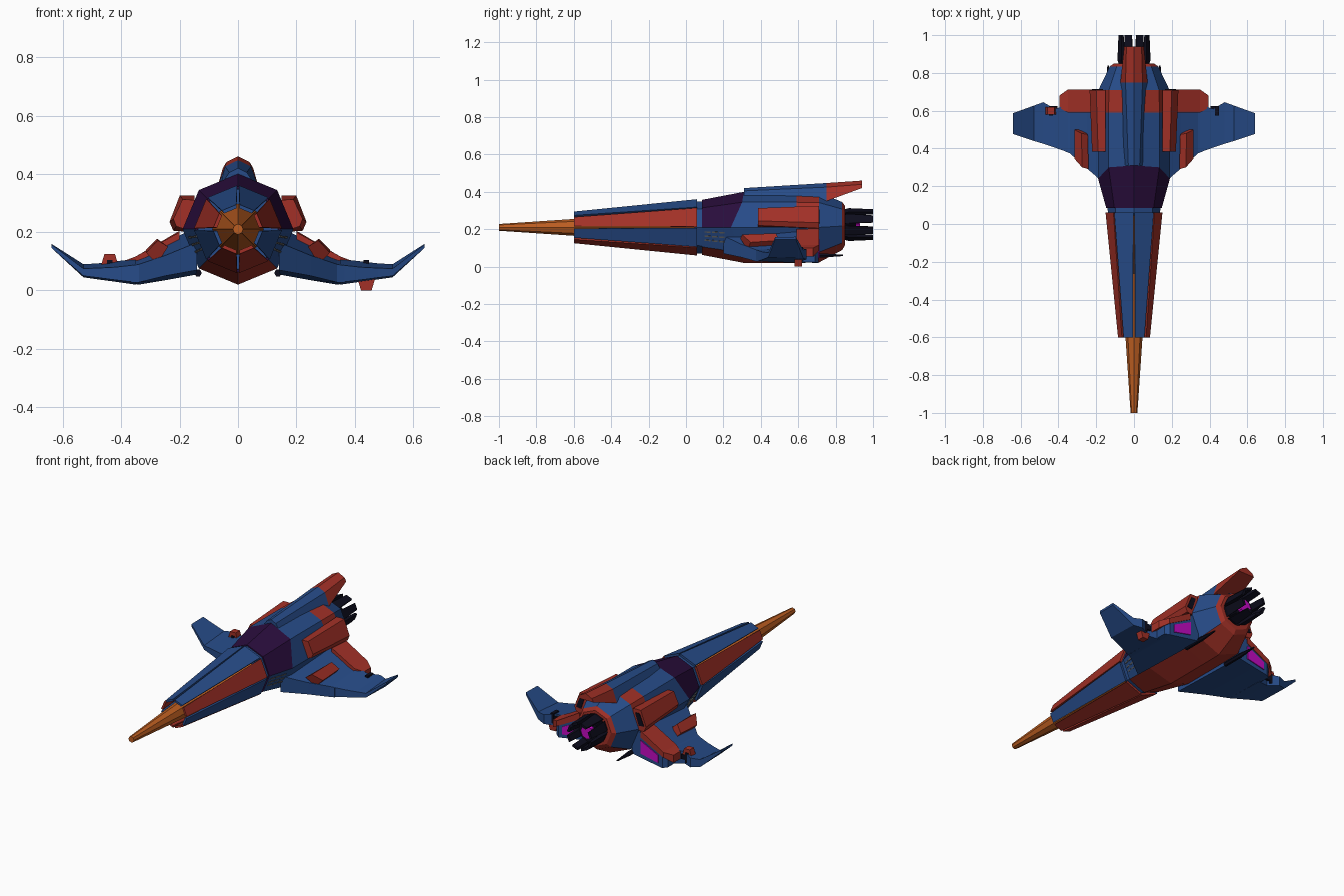
import bpy, bmesh, math

if "Cube" in bpy.data.objects:
    bpy.data.objects.remove(bpy.data.objects["Cube"])

def mat(name, rgb):
    m = bpy.data.materials.new(name)
    m.diffuse_color = (*rgb, 1)
    m.use_nodes = True
    m.node_tree.nodes["Principled BSDF"].inputs["Base Color"].default_value = m.diffuse_color
    return m

BLUE = mat("hull_blue", (.02, .072, .25))
RED = mat("panel_red", (.36, .03, .02))
ORANGE = mat("nose_orange", (.5, .11, .015))
PURPLE = mat("canopy_purple", (.022, .004, .045))
BLACK = mat("engine_black", (.004, .004, .012))
MAGENTA = mat("glow_magenta", (.55, .003, .55))
GREY = mat("vent_grey", (.12, .12, .12))
CZ = .21  # height of the fuselage axis

def loft(name, rings, mats, rule=None, mirror=False):
    """Skin closed rings of equal length, cap both ends. rule(ring, side) -> material slot."""
    bm = bmesh.new()
    vs = [[bm.verts.new(p) for p in r] for r in rings]
    n = len(rings[0])
    for i in range(len(vs) - 1):
        for k in range(n):
            f = bm.faces.new((vs[i][k], vs[i][(k+1) % n], vs[i+1][(k+1) % n], vs[i+1][k]))
            f.material_index = rule(i, k) if rule else 0
    for i, r in ((0, vs[0]), (len(vs) - 2, vs[-1])):
        f = bm.faces.new(r)
        f.material_index = rule(i, 0) if rule else 0
    bmesh.ops.recalc_face_normals(bm, faces=bm.faces)
    me = bpy.data.meshes.new(name)
    bm.to_mesh(me)
    bm.free()
    for m in (mats if isinstance(mats, list) else [mats]):
        me.materials.append(m)
    ob = bpy.data.objects.new(name, me)
    bpy.context.collection.objects.link(ob)
    if mirror:
        ob.modifiers.new("Mirror", 'MIRROR').use_mirror_merge = False
    return ob

def polar(r, deg, y, cz=CZ):
    a = math.radians(deg)
    return (r * math.cos(a), y, cz + r * math.sin(a))

def octagon(r, y, cz=CZ, n=8):
    return [polar(r, 360 / n * k, y, cz) for k in range(n)]

def lerp(a, b, t):
    return tuple(p + (q - p) * t for p, q in zip(a, b))

def at_y(y, pts):
    return [(x, y, z) for x, z in pts]

def span(x, y0, y1, front, back):
    """Wing section: front and back are (top z, bottom z)."""
    return [(x, y0, front[0]), (x, y1, back[0]), (x, y1, back[1]), (x, y0, front[1])]

def box(name, x, y, z, m, mirror=False):
    return loft(name, [at_y(v, [(x[0], z[0]), (x[1], z[0]), (x[1], z[1]), (x[0], z[1])]) for v in y], m, mirror=mirror)

# Nose spike
loft("nose_spike", [octagon(.018, -1), octagon(.045, -.6), octagon(.09, .08)], ORANGE)

# Eight flared panels around the spike
for k in range(8):
    rings = []
    for y, r, t, th in ((.06, .152, .03, .022), (-.6, .087, .1, .013)):
        a, b = polar(r, 45*k, y), polar(r, 45*k + 45, y)
        c, d = polar(r - th, 45*k, y), polar(r - th, 45*k + 45, y)
        rings.append([lerp(a, b, t), lerp(a, b, 1-t), lerp(c, d, 1-t), lerp(c, d, t)])
    loft(f"nose_panel_{k+1}", rings, RED if k in (0, 3, 5, 6) else BLUE)
loft("nose_collar", [octagon(.138, .045), octagon(.14, .1)], BLUE)

# Main fuselage: canopy on the upper front, red belly, red band and tail rim
def canopy_ring():
    ys = [.24, .3, .31, .3, .24, .29, .31, .29]
    return [polar(.19, 45*k, ys[k]) for k in range(8)]

def hull_colour(i, k):
    if i == 4 or k in (5, 6):
        return 1
    if i == 0 and k < 4:
        return 2
    return 1 if i == 2 and k < 4 else 0

loft("fuselage", [octagon(.147, .085), canopy_ring(), octagon(.19, .59), octagon(.188, .71),
                  octagon(.128, .835, .217), octagon(.105, .85, .22)], [BLUE, RED, PURPLE], hull_colour)

# Dorsal fin with red tail
def fin(y, hw, zb, sw, zs, zt):
    return at_y(y, [(-hw, zb), (-sw, zs), (0, zt), (sw, zs), (hw, zb)])

loft("dorsal_fin", [fin(.31, .06, .36, .03, .405, .42), fin(.75, .072, .35, .045, .425, .447),
                    fin(.94, .052, .42, .04, .44, .46)], [BLUE, RED], lambda i, k: i)

# Shoulder pods with dark rear vents
loft("shoulder_pod", [at_y(.385, [(.15, .31), (.19, .313), (.222, .245), (.212, .22), (.15, .2)]),
                      at_y(.71, [(.15, .325), (.2, .325), (.235, .235), (.222, .205), (.15, .2)])],
     RED, mirror=True)
loft("pod_rear_vent", [at_y(y, [(.165, .305), (.193, .305), (.222, .237), (.19, .232)])
                       for y in (.705, .714)], BLACK, mirror=True)

# Wings
loft("inner_wing", [span(.14, .2, .708, (.165, .07), (.22, .055)),
                    span(.25, .295, .708, (.12, .05), (.163, .035)),
                    span(.34, .375, .708, (.09, .028), (.112, .02)),
                    span(.365, .385, .69, (.085, .028), (.104, .024))], BLUE, mirror=True)
loft("outer_wing", [span(.35, .38, .63, (.088, .028), (.108, .02)),
                    span(.42, .405, .61, (.08, .036), (.1, .03)),
                    span(.48, .425, .645, (.077, .044), (.093, .038)),
                    span(.53, .44, .627, (.075, .05), (.09, .045)),
                    span(.64, .477, .587, (.158, .146), (.16, .146))], BLUE, mirror=True)
loft("wing_flap", [span(.2, .59, .712, (.2, .16), (.205, .165)),
                   span(.35, .59, .712, (.117, .08), (.117, .085)),
                   span(.395, .615, .68, (.1, .055), (.1, .055))], RED, mirror=True)

# Raised red blocks over the wing leading edges
loft("wing_block", [[(.275, .3, .172), (.315, .345, .13), (.278, .33, .09), (.24, .29, .15)],
                    [(.278, .48, .178), (.316, .5, .14), (.28, .5, .1), (.245, .475, .15)]],
     RED, mirror=True)

# Glowing thrusters in the wing roots
loft("wing_thruster_glow", [at_y(y, [(.2, .148), (.315, .09), (.315, .045), (.2, .07)])
                            for y in (.706, .713)], MAGENTA, mirror=True)

# Wing guns: red mount above on one side, below on the other
box("gun_bar", (.405, .475), (.6, .624), (.06, .088), BLACK, mirror=True)
box("gun_stem", (.43, .45), (.575, .625), (.045, .104), BLACK, mirror=True)
for name, x, base, tip in (("gun_mount_upper", -.44, .085, .125), ("gun_mount_lower", .44, .04, 0)):
    loft(name, [at_y(y, [(x-.03, base), (x+.03, base), (x+.018, tip), (x-.018, tip)])
                for y in (.58, .62)], RED)

# Spikes under the tail
loft("tail_spike", [[(.137 + r*math.cos(a), y, .06 + r*math.sin(a)) for a in (0, 1.05, 2.09, 3.14, 4.19, 5.24)]
                    for y, r in ((.6, .013), (.73, .013), (.84, .004))], BLACK, mirror=True)

# Main engine: core, glow and eight petals
EZ = .225
loft("engine_core", [octagon(.07, .82, EZ), octagon(.066, .91, EZ)], BLACK)
loft("engine_glow", [octagon(.045, .9, EZ), octagon(.04, .93, EZ)], MAGENTA)
for k in range(8):
    rings = []
    for y, ro, ri, h in ((.835, .078, .06, 20), (.87, .088, .062, 18), (1.0, .083, .068, 14)):
        c = 45*k + 22.5
        rings.append([polar(ro, c-h, y, EZ), polar(ro, c+h, y, EZ), polar(ri, c+h, y, EZ), polar(ri, c-h, y, EZ)])
    loft(f"engine_petal_{k+1}", rings, BLACK)

# Side grilles behind the nose panels
def hull_side(y, t, off):
    a = polar(.147 + (y - .085)*.277 + off, 0, y)
    b = polar(.147 + (y - .085)*.21 + off, -45, y)
    return lerp(a, b, t)

for row in range(3):
    for col in range(3):
        t, y0 = .2 + .2*row, .1 + .038*col
        loft(f"grille_slat_{row+1}_{col+1}",
             [[hull_side(y, t, -.002), hull_side(y, t, .004), hull_side(y, t+.06, .004), hull_side(y, t+.06, -.002)]
              for y in (y0, y0 + .03)], GREY, mirror=True)
